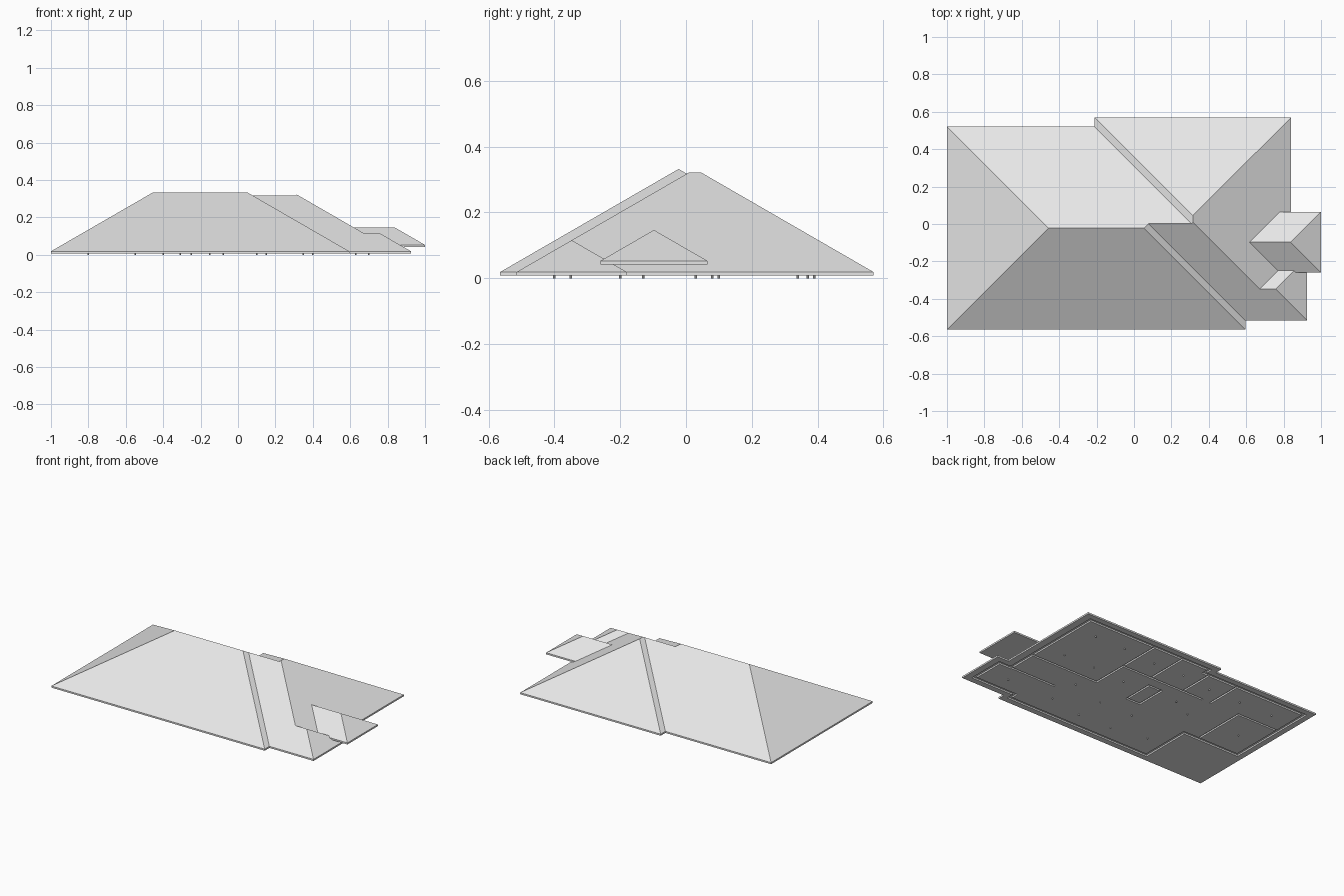
import bpy, bmesh, math

if "Cube" in bpy.data.objects:
    bpy.data.objects.remove(bpy.data.objects["Cube"])

SLOPE = math.tan(math.radians(30))
BASE, EAVE = 0.008, 0.019      # underside and top edge of the fascia

grey = bpy.data.materials.new("light grey")
grey.diffuse_color = (0.8, 0.8, 0.8, 1)
grey.use_nodes = True
grey.node_tree.nodes["Principled BSDF"].inputs["Base Color"].default_value = grey.diffuse_color


def hull(name, points):
    """Convex solid around a few points."""
    bm = bmesh.new()
    for p in points:
        bm.verts.new(p)
    bmesh.ops.convex_hull(bm, input=bm.verts[:])
    bmesh.ops.dissolve_limit(bm, angle_limit=0.002, verts=bm.verts[:], edges=bm.edges[:])
    bmesh.ops.recalc_face_normals(bm, faces=bm.faces[:])
    mesh = bpy.data.meshes.new(name)
    bm.to_mesh(mesh)
    bm.free()
    mesh.materials.append(grey)
    obj = bpy.data.objects.new(name, mesh)
    bpy.context.collection.objects.link(obj)
    return obj


def hip(name, x0, x1, y0, y1, base=BASE, eave=EAVE):
    """Hip roof of equal pitch over a rectangle, with a thin fascia."""
    half = min(x1 - x0, y1 - y0) / 2
    pts = [(x, y, z) for x in (x0, x1) for y in (y0, y1) for z in (base, eave)]
    top = eave + half * SLOPE
    pts += [(x0 + half, y0 + half, top), (x1 - half, y1 - half, top)]
    return hull(name, pts)


def box(name, x0, x1, y0, y1, z0, z1):
    return hull(name, [(x, y, z) for x in (x0, x1) for y in (y0, y1) for z in (z0, z1)])


def combine(target, other, operation):
    mod = target.modifiers.new("combine", 'BOOLEAN')
    mod.operation, mod.solver, mod.object = operation, 'MANIFOLD', other
    bpy.context.view_layer.objects.active = target
    bpy.ops.object.modifier_apply(modifier=mod.name)
    bpy.data.objects.remove(other)


# Intersecting hip roofs
roof = hip("roof", -1, 0.595, -0.565, 0.52)
for part in [
    hip("middle_hip", -0.8, 0.84, -0.515, 0.52),
    hip("rear_hip", -0.21, 0.84, -0.515, 0.57),
    hip("front_corner_hip", 0.3, 0.925, -0.515, -0.18),
    hip("porch_hip", 0.3, 1.0, -0.26, 0.065, 0.042, 0.053),
]:
    combine(roof, part, 'UNION')

# Gaps in the ceiling where the walls stand: outer wall loop
loop = [(.78, .52), (-.16, .52), (-.16, .47), (-.95, .47), (-.95, -.16), (-.53, -.16),
        (-.53, -.515), (.55, -.515), (.55, -.465), (.87, -.465), (.87, -.23), (.78, -.23)]
walls = [(a, b, 0.011) for a, b in zip(loop, loop[1:] + loop[:1])]
# Inner walls: garage, entry, core, bedrooms
inner = [((.27, -.03), (.78, -.03)), ((.27, -.03), (.27, .52)), ((.44, -.23), (.78, -.23)),
         ((0, -.065), (0, .14)), ((-.1, -.065), (-.1, .14)), ((-.1, -.065), (0, -.065)),
         ((-.1, .14), (0, .14)), ((.27, .22), (-.35, .22)), ((.05, .22), (.05, .52)),
         ((-.2, .22), (-.2, .47)), ((-.42, .22), (-.42, .47)), ((-.64, -.16), (-.64, .22)),
         ((-.64, .22), (-.95, .22))]
walls += [(a, b, 0.006) for a, b in inner]
for a, b, w in walls:
    xs, ys = sorted((a[0], b[0])), sorted((a[1], b[1]))
    cut = box("wall_gap", xs[0] - w, xs[1] + w, ys[0] - w, ys[1] + w, -0.01, EAVE - 0.001)
    combine(roof, cut, 'DIFFERENCE')

# Merge the flat triangles left by the cuts
bm = bmesh.new()
bm.from_mesh(roof.data)
bmesh.ops.remove_doubles(bm, verts=bm.verts[:], dist=1e-5)
bmesh.ops.dissolve_limit(bm, angle_limit=0.002, verts=bm.verts[:], edges=bm.edges[:])
bm.to_mesh(roof.data)
bm.free()

# Small ceiling lights
spots = [(.63, .39), (.63, .1), (.4, .39), (.4, .1), (.15, .37), (-.08, .37), (-.31, .34),
         (-.55, .34), (-.8, .34), (-.8, .03), (-.4, .03), (-.4, -.35), (-.15, -.2), (-.15, -.4),
         (.1, -.2), (.1, -.4), (.35, -.35), (.35, -.13), (.7, -.35), (.15, .08), (-.25, .1)]
for x, y in spots:
    ring = [(x + .004 * math.cos(i * math.pi / 4), y + .004 * math.sin(i * math.pi / 4), z)
            for i in range(8) for z in (0, BASE + .001)]
    hull("ceiling_light", ring)
